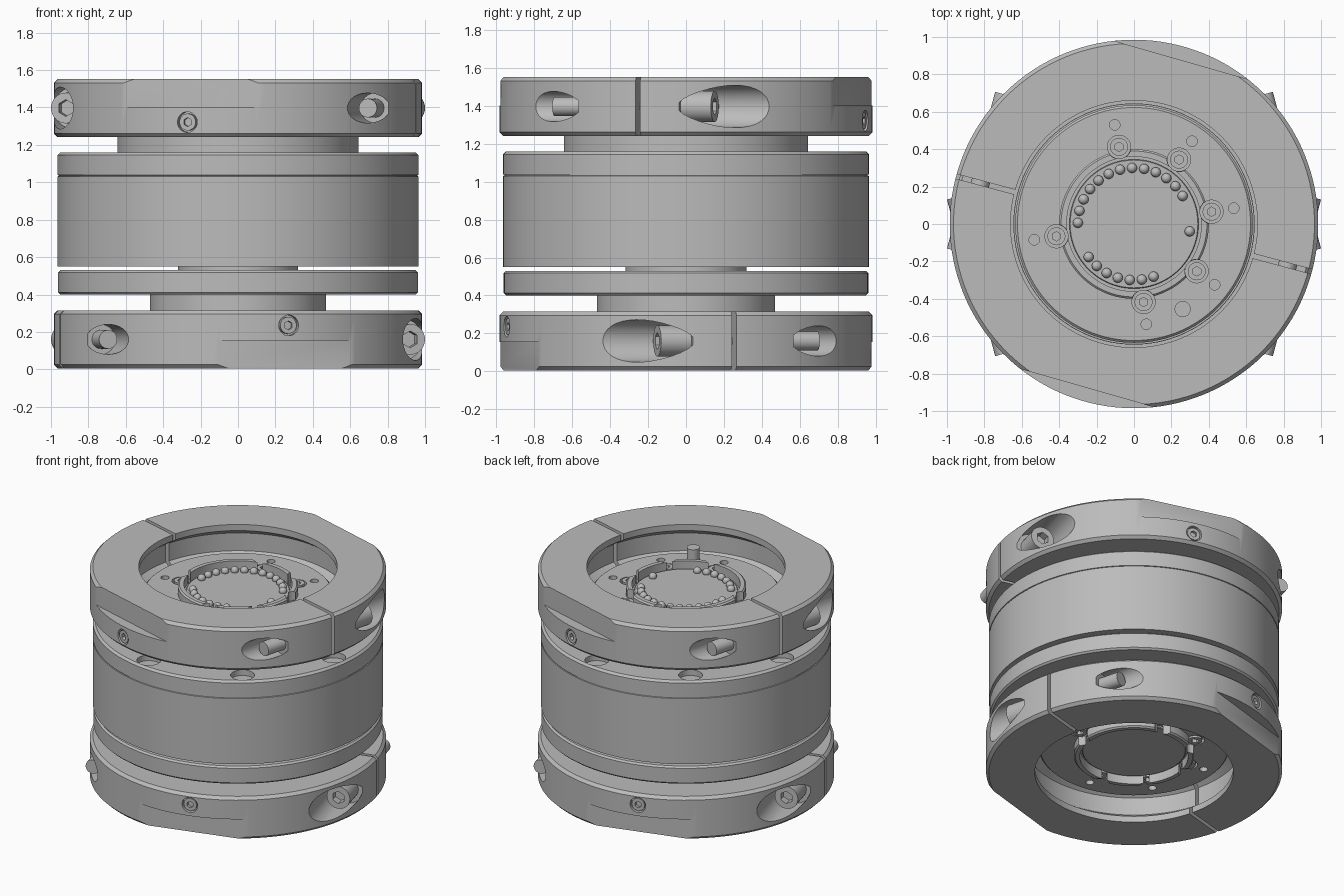
import bpy, bmesh, math
from math import cos, sin, pi, radians
from mathutils import Matrix, Vector

if "Cube" in bpy.data.objects:
    bpy.data.objects.remove(bpy.data.objects["Cube"])

steel = bpy.data.materials.new("satin grey metal")
steel.use_nodes = True
GREY = (0.5, 0.5, 0.5, 1)
steel.diffuse_color = GREY
steel.node_tree.nodes["Principled BSDF"].inputs["Base Color"].default_value = GREY


def finish(bm, name):
    """Turn a bmesh into a named object with the metal material."""
    bmesh.ops.recalc_face_normals(bm, faces=bm.faces)
    mesh = bpy.data.meshes.new(name)
    bm.to_mesh(mesh)
    bm.free()
    mesh.materials.append(steel)
    obj = bpy.data.objects.new(name, mesh)
    bpy.context.collection.objects.link(obj)
    return obj


def lathe(name, profile, steps=128, closed=True):
    """Revolve (radius, height) points about z."""
    bm = bmesh.new()
    verts = [bm.verts.new((r, 0, z)) for r, z in profile]
    edges = [bm.edges.new(p) for p in zip(verts, verts[1:])]
    if closed:
        edges.append(bm.edges.new((verts[-1], verts[0])))
    bmesh.ops.spin(bm, geom=verts + edges, axis=(0, 0, 1), cent=(0, 0, 0),
                   angle=2 * pi, steps=steps)
    bmesh.ops.remove_doubles(bm, verts=bm.verts, dist=1e-4)
    return finish(bm, name)


def disc(name, r, z0, z1, c=0.012):
    """Solid turned disc with chamfered rims."""
    return lathe(name, [(0, z0), (r - c, z0), (r, z0 + c), (r, z1 - c),
                        (r - c, z1), (0, z1)], closed=False)


def rod(name, r, start, end, sides=32):
    """Cylinder between two points."""
    a, b = Vector(start), Vector(end)
    turn = (b - a).to_track_quat('Z', 'Y').to_matrix().to_4x4()
    bm = bmesh.new()
    bmesh.ops.create_cone(bm, cap_ends=True, segments=sides, radius1=r, radius2=r,
                          depth=(b - a).length,
                          matrix=Matrix.Translation((a + b) / 2) @ turn)
    return finish(bm, name)


def block(name, centre, size, angle):
    """Box turned about z, its x axis pointing along the angle."""
    bm = bmesh.new()
    m = Matrix.Rotation(angle, 4, 'Z') @ Matrix.Translation(centre) @ Matrix.Diagonal((*size, 1))
    bmesh.ops.create_cube(bm, size=1, matrix=m)
    return finish(bm, name)


def cut(obj, cutters):
    """Subtract the cutters from an object and delete them."""
    for c in cutters:
        c.hide_render = True
        mod = obj.modifiers.new("cut", 'BOOLEAN')
        mod.operation, mod.solver, mod.object = 'DIFFERENCE', 'EXACT', c
    dg = bpy.context.evaluated_depsgraph_get()
    dg.update()
    mesh = bpy.data.meshes.new_from_object(obj.evaluated_get(dg))
    obj.modifiers.clear()
    obj.data = mesh
    for c in cutters:
        bpy.data.objects.remove(c)
    return obj


def polar(r, angle, z=0.0):
    return Vector((r * cos(angle), r * sin(angle), z))


SLIT = radians(-15)
FLAT = radians(74)


def clamp_ring(label, place):
    """Split ring with two clamp screws, two side flats and two set screws."""
    h, c = 0.155, 0.02
    ring = lathe(label + "_clamp_ring", [
        (0.66, -h), (0.985 - c, -h), (0.985, c - h), (0.985, h - c), (0.985 - c, h),
        (0.66, h), (0.66, 0.11), (0.73, 0.06), (0.73, -0.07), (0.66, -0.12)])
    parts, cutters = [ring], []
    for half in (0, pi):
        a = SLIT + half
        out, along = polar(1, a), polar(1, a + pi / 2)
        on_axis = lambda t: out * 0.85 + along * t
        cutters += [block("slit_cutter", (0.8, 0, 0), (0.6, 0.025, 1), a),
                    rod("head_cutter", 0.112, on_axis(0.22), on_axis(0.9)),
                    rod("tip_cutter", 0.08, on_axis(-0.34), on_axis(-0.9))]
        head = rod(label + "_clamp_screw_head", 0.082, on_axis(0.215), on_axis(0.385))
        cut(head, [rod("hex_cutter", 0.045, on_axis(0.33), on_axis(0.5), 6)])
        shank = rod(label + "_clamp_screw_shank", 0.05, on_axis(-0.49), on_axis(0.23))
        # side flat over half the height, and the set screw beside it
        f = FLAT + half
        cutters += [block("flat_cutter", (1.112, 0, 0.255), (0.4, 1.2, 0.5), f),
                    rod("set_cutter", 0.055, polar(0.95, f, -0.075), polar(1.2, f, -0.075))]
        screw = rod(label + "_set_screw", 0.045, polar(0.9, f, -0.075), polar(0.978, f, -0.075))
        cut(screw, [rod("hex_cutter", 0.024, polar(0.955, f, -0.075), polar(1.1, f, -0.075), 6)])
        parts += [head, shank, screw]
    cut(ring, cutters)
    for p in parts:
        p.data.transform(place)


clamp_ring("top", Matrix.Translation((0, 0, 1.397)))
clamp_ring("bottom", Matrix.Translation((0, 0, 0.16)) @ Matrix.Rotation(pi, 4, 'Y'))

# Main drum with a fine scribed groove and shallow pockets around its top rim
drum = lathe("main_drum", [
    (0, 0.55), (0.965, 0.55), (0.965, 1.031), (0.959, 1.033), (0.959, 1.037),
    (0.965, 1.039), (0.965, 1.145), (0.95, 1.16), (0, 1.16)], closed=False)
cut(drum, [rod("pocket_cutter", 0.08, polar(0.87, a, 1.12), polar(0.87, a, 1.3))
           for a in (radians(-8 + 45 * i) for i in range(8))])

# Turned flange and necks
disc("lower_flange", 0.962, 0.4, 0.53)
disc("spacer_neck", 0.32, 0.5, 0.58, 0.002)
disc("lower_neck", 0.47, 0.26, 0.42, 0.002)
disc("upper_neck", 0.645, 1.14, 1.27, 0.002)


def end_plate(label, face, up):
    """Recessed connector plate: bolts, collar, contact disc. up is +1 or -1."""
    z = lambda d: face + up * d
    lo, hi = sorted((z(-0.1), face))
    plate = disc(label + "_plate", 0.635, lo, hi)
    collar = lathe(label + "_collar", [(0.36, z(-0.02)), (0.4, z(-0.02)), (0.4, z(0.055)),
                                       (0.39, z(0.065)), (0.36, z(0.065))])
    angles = [radians(101 - 46 * i) for i in range(5)] + [radians(189)]
    plate_cuts, collar_cuts = [], []
    for a in angles:
        b = a if up > 0 else pi - a
        plate_cuts += [rod("bolt_cutter", 0.062, polar(0.42, b, z(-0.03)), polar(0.42, b, z(0.2))),
                       rod("pin_cutter", 0.028, polar(0.54, b, z(-0.05)), polar(0.54, b, z(0.1)))]
        collar_cuts.append(rod("scallop_cutter", 0.064, polar(0.42, b, z(-0.1)), polar(0.42, b, z(0.2))))
        bolt = rod(label + "_plate_bolt", 0.048, polar(0.42, b, z(-0.06)), polar(0.42, b, z(0.005)))
        cut(bolt, [rod("hex_cutter", 0.025, polar(0.42, b, z(-0.02)), polar(0.42, b, z(0.1)), 6)])
    cut(plate, plate_cuts)
    cut(collar, collar_cuts)
    lo, hi = sorted((z(-0.01), z(0.015)))
    disc(label + "_contact_disc", 0.345, lo, hi, 0.004)


end_plate("top", 1.36, 1)
end_plate("bottom", 0.19, -1)
rod("top_core", 0.6, (0, 0, 1.2), (0, 0, 1.3), 64)
rod("locating_pin", 0.043, (0.26, -0.455, 1.3), (0.26, -0.455, 1.45))

# Contact balls round the top disc, with gaps
bm = bmesh.new()
for i in range(29):
    deg = 30 + i * 12.4
    if deg < 183 or 212 < deg < 297 or 350 < deg < 362:
        bmesh.ops.create_uvsphere(bm, u_segments=16, v_segments=10, radius=0.027,
                                  matrix=Matrix.Translation(polar(0.3, radians(deg), 1.385)))
finish(bm, "contact_balls")

# Smooth shading with sharp edges kept
bpy.ops.object.select_all(action='DESELECT')
for obj in bpy.context.collection.objects:
    if obj.type == 'MESH':
        obj.select_set(True)
        bpy.context.view_layer.objects.active = obj
bpy.ops.object.shade_smooth_by_angle(angle=radians(30))
